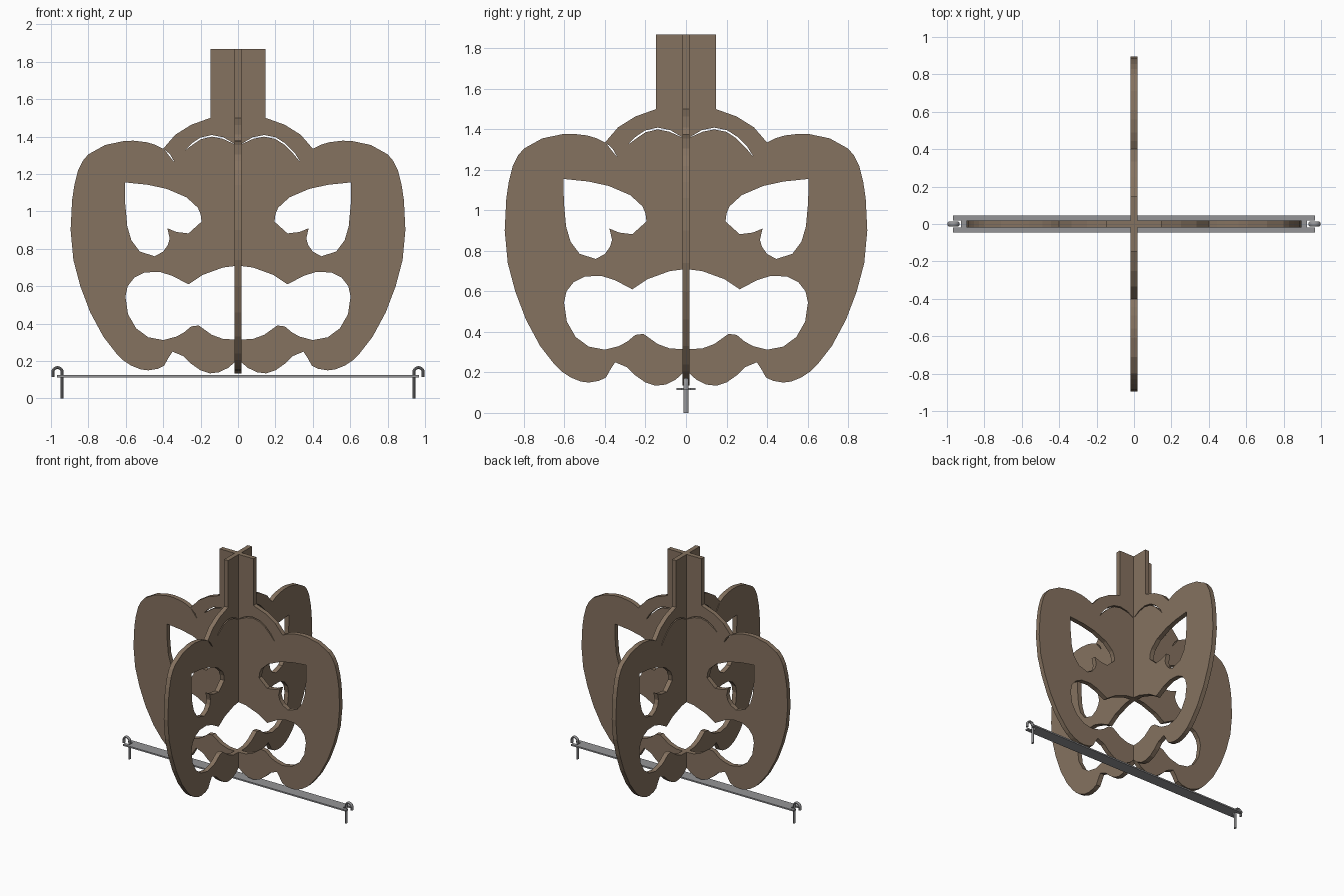
import bpy, bmesh, math
from mathutils import Vector

if "Cube" in bpy.data.objects:
    bpy.data.objects.remove(bpy.data.objects["Cube"])

def material(name, rgb):
    m = bpy.data.materials.new(name)
    m.diffuse_color = (*rgb, 1)
    m.use_nodes = True
    m.node_tree.nodes["Principled BSDF"].inputs["Base Color"].default_value = m.diffuse_color
    return m

BROWN = material("weathered brown", (0.235, 0.168, 0.115))
GREY = material("steel grey", (0.30, 0.30, 0.31))

def add_object(name, mesh, mat):
    ob = bpy.data.objects.new(name, mesh)
    bpy.context.collection.objects.link(ob)
    mesh.materials.clear()
    mesh.materials.append(mat)
    return ob

def mirror(pts):
    return [(-x, z) for x, z in pts]

# right half of the pumpkin outline, stem top down to the bottom centre
half = [(.147, 1.867), (.147, 1.5), (.25, 1.463), (.335, 1.41), (.4, 1.335),
        (.445, 1.357), (.49, 1.37), (.56, 1.378), (.61, 1.376), (.71, 1.355), (.8, 1.305),
        (.83, 1.27), (.855, 1.22), (.875, 1.14), (.887, 1.06), (.895, .9), (.88, .74),
        (.843, .6), (.79, .46), (.72, .33), (.65, .24), (.615, .205), (.57, .175),
        (.52, .155), (.48, .15), (.43, .158), (.395, .175), (.37, .22), (.35, .25),
        (.29, .225), (.25, .185), (.2, .15), (.15, .134), (.1, .14), (.05, .165), (0, .21)]
outline = half + mirror(half)[-2::-1]

eye = [(.605, 1.155), (.48, 1.142), (.38, 1.12), (.275, 1.075), (.215, 1.02), (.2, .985),
       (.195, .945), (.265, .882), (.33, .89), (.378, .91), (.365, .855), (.375, .82),
       (.4, .785), (.445, .76), (.525, .785), (.57, .845), (.592, .92), (.603, 1.04)]

mouth_half = [(0, .71), (.08, .7), (.19, .66), (.265, .61), (.35, .655), (.42, .677),
              (.5, .673), (.555, .645), (.59, .6), (.602, .545), (.588, .45), (.545, .375),
              (.48, .327), (.4, .312), (.33, .33), (.29, .352), (.25, .385), (.21, .39),
              (.14, .34), (.08, .318), (0, .314)]
mouth = mouth_half + mirror(mouth_half)[-2:0:-1]

def slit(path, w=.0045):
    """Thin tapered cut following a path."""
    pts = [Vector(p) for p in path]
    a, b = [], []
    for i, p in enumerate(pts):
        d = (pts[min(i + 1, len(pts) - 1)] - pts[max(i - 1, 0)]).normalized()
        n = Vector((-d.y, d.x)) * (w if 0 < i < len(pts) - 1 else .001)
        a.append(tuple(p + n))
        b.append(tuple(p - n))
    return a + b[::-1]

slits = [slit([(.022, 1.362), (.08, 1.392), (.14, 1.404), (.2, 1.392), (.25, 1.36),
               (.3, 1.31), (.33, 1.268)]),
         slit([(-.022, 1.362), (-.08, 1.392), (-.14, 1.404), (-.2, 1.39), (-.245, 1.36),
               (-.28, 1.33)]),
         slit([(-.392, 1.33), (-.365, 1.3), (-.342, 1.266)])]

# two crossed pumpkin panels
def panel(name, angle):
    cu = bpy.data.curves.new(name + "_curve", 'CURVE')
    cu.dimensions = '2D'
    cu.fill_mode = 'BOTH'
    cu.extrude = .018
    for loop in [outline, eye, mirror(eye), mouth] + slits:
        s = cu.splines.new('POLY')
        s.points.add(len(loop) - 1)
        for p, (x, z) in zip(s.points, loop):
            p.co = (x, z, 0, 1)
        s.use_cyclic_u = True
    tmp = bpy.data.objects.new(name + "_curve", cu)
    bpy.context.collection.objects.link(tmp)
    dg = bpy.context.evaluated_depsgraph_get()
    me = bpy.data.meshes.new_from_object(tmp.evaluated_get(dg))
    bpy.data.objects.remove(tmp)
    bm = bmesh.new()
    bm.from_mesh(me)
    bmesh.ops.remove_doubles(bm, verts=bm.verts, dist=.0002)
    bmesh.ops.recalc_face_normals(bm, faces=bm.faces)
    for f in bm.faces:
        f.smooth = False
        f.material_index = 0
    bm.to_mesh(me)
    bm.free()
    ob = add_object(name, me, BROWN)
    ob.rotation_euler = (math.pi / 2, 0, angle)

panel("front_panel", 0)
panel("side_panel", math.pi / 2)

# flat base bar with an open notch at each end
bm = bmesh.new()
end = [(.967, -.046), (.967, -.02), (.925, -.02), (.925, .02), (.967, .02), (.967, .046)]
ring = end + [(-x, -y) for x, y in end]
face = bm.faces.new([bm.verts.new((x, y, .113)) for x, y in ring])
ext = bmesh.ops.extrude_face_region(bm, geom=[face])
bmesh.ops.translate(bm, vec=(0, 0, .011),
                    verts=[v for v in ext["geom"] if isinstance(v, bmesh.types.BMVert)])
bmesh.ops.recalc_face_normals(bm, faces=bm.faces)
me = bpy.data.meshes.new("base_bar")
bm.to_mesh(me)
bm.free()
add_object("base_bar", me, GREY)

# cane-shaped ground stakes hooked through the bar ends
def stake(name, side):
    path = [((.94, 0), 0), ((.94, .115), 0)]
    for i in range(9):
        t = math.pi * i / 8
        path.append(((.965 - .025 * math.cos(t), .14 + .025 * math.sin(t)), t))
    path.append(((.99, .115), math.pi))
    bm = bmesh.new()
    rings = []
    for (x, z), t in path:
        # cross-section lies across the path direction
        out = Vector((-math.cos(t), 0, math.sin(t)))
        ring = []
        for k in range(10):
            a = 2 * math.pi * k / 10
            co = Vector((x, 0, z)) + out * .008 * math.cos(a) + Vector((0, .013 * math.sin(a), 0))
            ring.append(bm.verts.new((co.x * side, co.y, co.z)))
        rings.append(ring)
    for r, q in zip(rings, rings[1:]):
        for k in range(10):
            j = (k + 1) % 10
            bm.faces.new((r[k], r[j], q[j], q[k])).smooth = True
    bm.faces.new(rings[0])
    bm.faces.new(rings[-1])
    bmesh.ops.recalc_face_normals(bm, faces=bm.faces)
    me = bpy.data.meshes.new(name)
    bm.to_mesh(me)
    bm.free()
    ob = add_object(name, me, GREY)
    bpy.context.view_layer.objects.active = ob
    ob.select_set(True)
    bpy.ops.object.shade_smooth_by_angle(angle=math.radians(40))
    ob.select_set(False)

stake("right_stake", 1)
stake("left_stake", -1)
